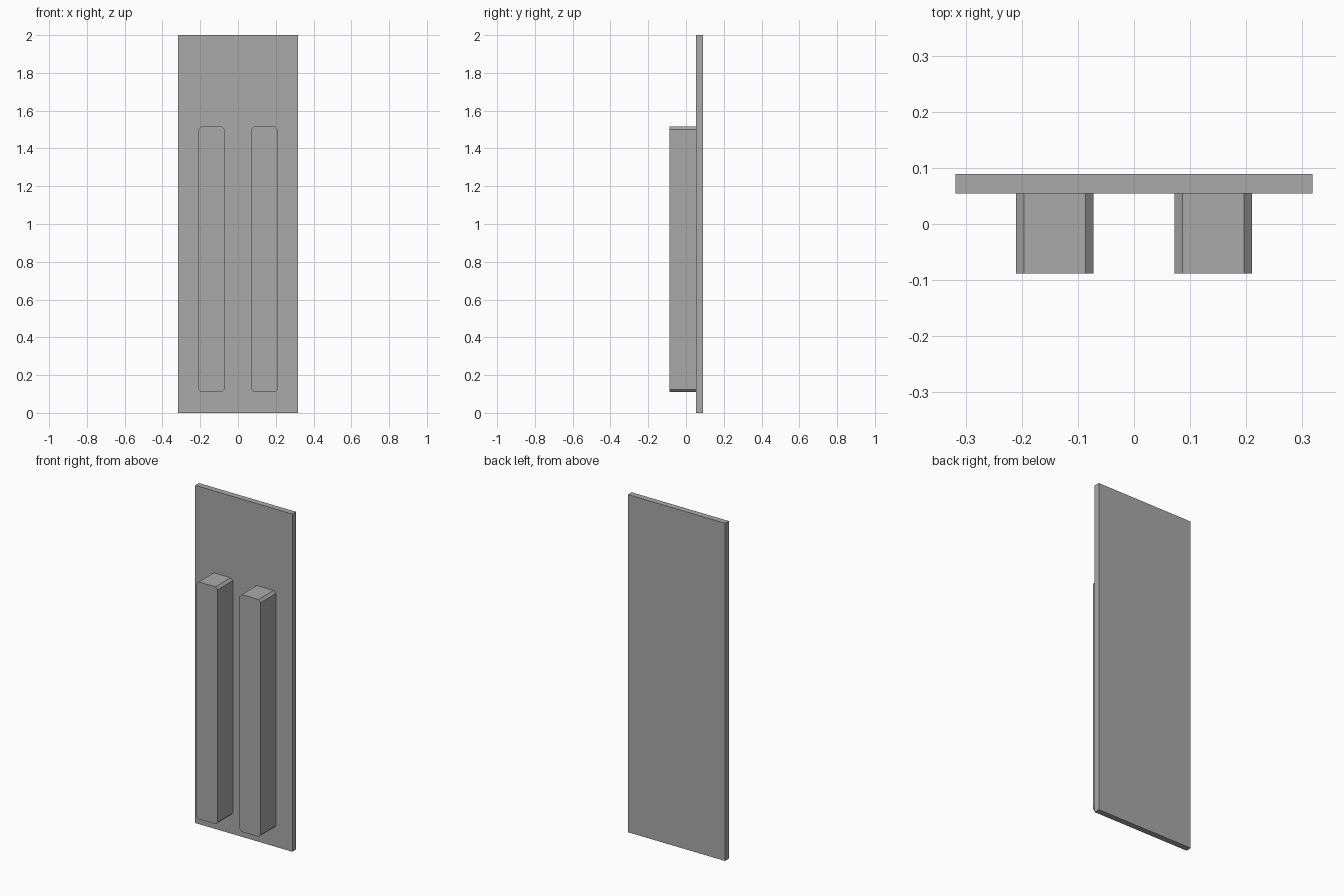
import bpy

cube = bpy.data.objects.get("Cube")
if cube:
    bpy.data.objects.remove(cube, do_unlink=True)

# Single grey finish
grey = bpy.data.materials.new("mid_grey")
grey.use_nodes = True
colour = (0.4, 0.4, 0.4, 1)
grey.diffuse_color = colour
grey.node_tree.nodes["Principled BSDF"].inputs["Base Color"].default_value = colour


def prism(name, outline, y_front, y_back):
    """Extrude an x-z outline (anticlockwise from the front) along y."""
    n = len(outline)
    verts = [(x, y, z) for y in (y_front, y_back) for x, z in outline]
    faces = [list(range(n)), list(range(2 * n - 1, n - 1, -1))]
    faces += [(i, i + n, (i + 1) % n + n, (i + 1) % n) for i in range(n)]
    mesh = bpy.data.meshes.new(name)
    mesh.from_pydata(verts, [], faces)
    mesh.materials.append(grey)
    obj = bpy.data.objects.new(name, mesh)
    bpy.context.collection.objects.link(obj)
    return obj


def chamfered(x0, x1, z0, z1, c):
    """Rectangle outline with its four corners cut off."""
    return [(x0 + c, z0), (x1 - c, z0), (x1, z0 + c), (x1, z1 - c),
            (x1 - c, z1), (x0 + c, z1), (x0, z1 - c), (x0, z0 + c)]


# Thin upright back panel
half = 0.318
prism("back_panel", [(-half, 0), (half, 0), (half, 2), (-half, 2)], 0.054, 0.089)

# Two upright bars on the front with chamfered corners
for side, centre in (("left", 0.141), ("right", -0.141)):
    prism(side + "_bar",
          chamfered(centre - 0.069, centre + 0.069, 0.11, 1.515, 0.014),
          -0.088, 0.054)
